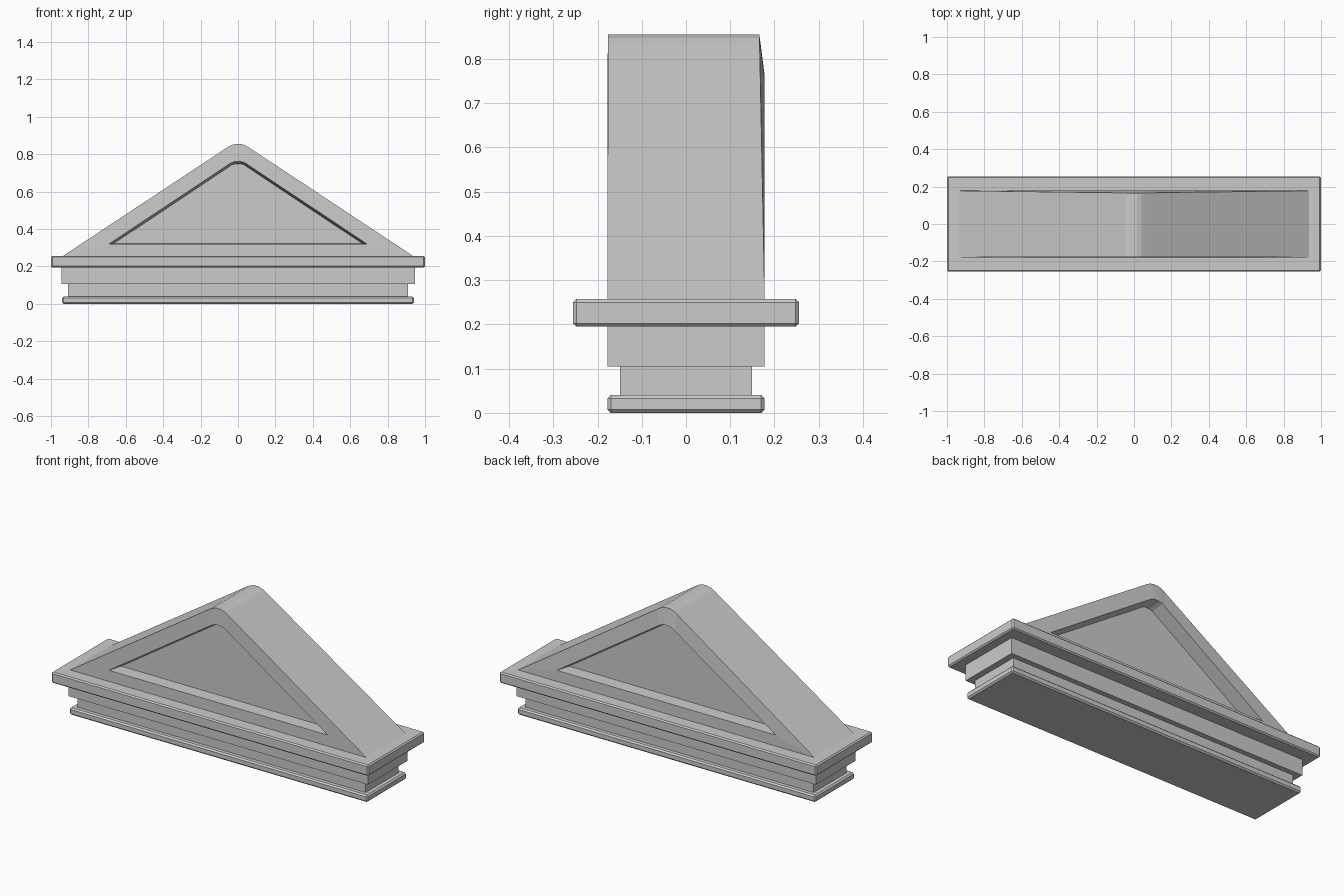
import bpy, bmesh

if "Cube" in bpy.data.objects:
    bpy.data.objects.remove(bpy.data.objects["Cube"])


def block(name, hx, hy, z0, z1, bevel=0.0):
    """Box given by half sizes and z range, with optional bevelled edges."""
    bm = bmesh.new()
    bmesh.ops.create_cube(bm, size=1)
    for v in bm.verts:
        v.co = (v.co.x * 2 * hx, v.co.y * 2 * hy, z0 + (v.co.z + 0.5) * (z1 - z0))
    if bevel:
        bmesh.ops.bevel(bm, geom=bm.edges[:], offset=bevel, segments=1, affect='EDGES')
    return finish(name, bm)


def finish(name, bm):
    bmesh.ops.recalc_face_normals(bm, faces=bm.faces[:])
    me = bpy.data.meshes.new(name)
    bm.to_mesh(me)
    bm.free()
    ob = bpy.data.objects.new(name, me)
    bpy.context.collection.objects.link(ob)
    return ob


def mirrored(half):
    """Right-hand half profile -> closed symmetric profile."""
    return half + [(-x, z) for x, z in reversed(half)]


# Stepped base and projecting ledge
block("foot_slab", 0.94, 0.178, 0.0, 0.04, 0.008)
block("base_neck", 0.91, 0.149, 0.035, 0.11)
block("base_block", 0.945, 0.178, 0.105, 0.20)
block("ledge", 1.0, 0.255, 0.195, 0.257, 0.007)

# Triangular gable with rounded peak and a recessed panel on each face
outer = mirrored([(0.945, 0.25), (0.06, 0.835), (0.04, 0.847), (0.015, 0.855)])
inner = mirrored([(0.69, 0.32), (0.055, 0.742), (0.037, 0.754), (0.015, 0.761)])
panel = mirrored([(0.665, 0.322), (0.05, 0.731), (0.034, 0.743), (0.013, 0.749)])
DEPTH = 0.075
HALF = 0.178

bm = bmesh.new()


def ring(profile, y_of):
    return [bm.verts.new((x, y_of(z), z)) for x, z in profile]


def bridge(a, b):
    n = len(a)
    for i in range(n):
        j = (i + 1) % n
        bm.faces.new((a[i], a[j], b[j], b[i]))


rims = []
for side in (-1, 1):
    # the back rim leans in slightly toward the peak
    lean = 0.012 if side > 0 else 0.002
    o = ring(outer, lambda z: side * (HALF - lean * (z - 0.25) / 0.6))
    i = ring(inner, lambda z: side * HALF)
    p = ring(panel, lambda z: side * (HALF - DEPTH))
    bridge(o, i)
    bridge(i, p)
    bm.faces.new(p)
    rims.append(o)
bridge(*rims)
finish("gable", bm)
